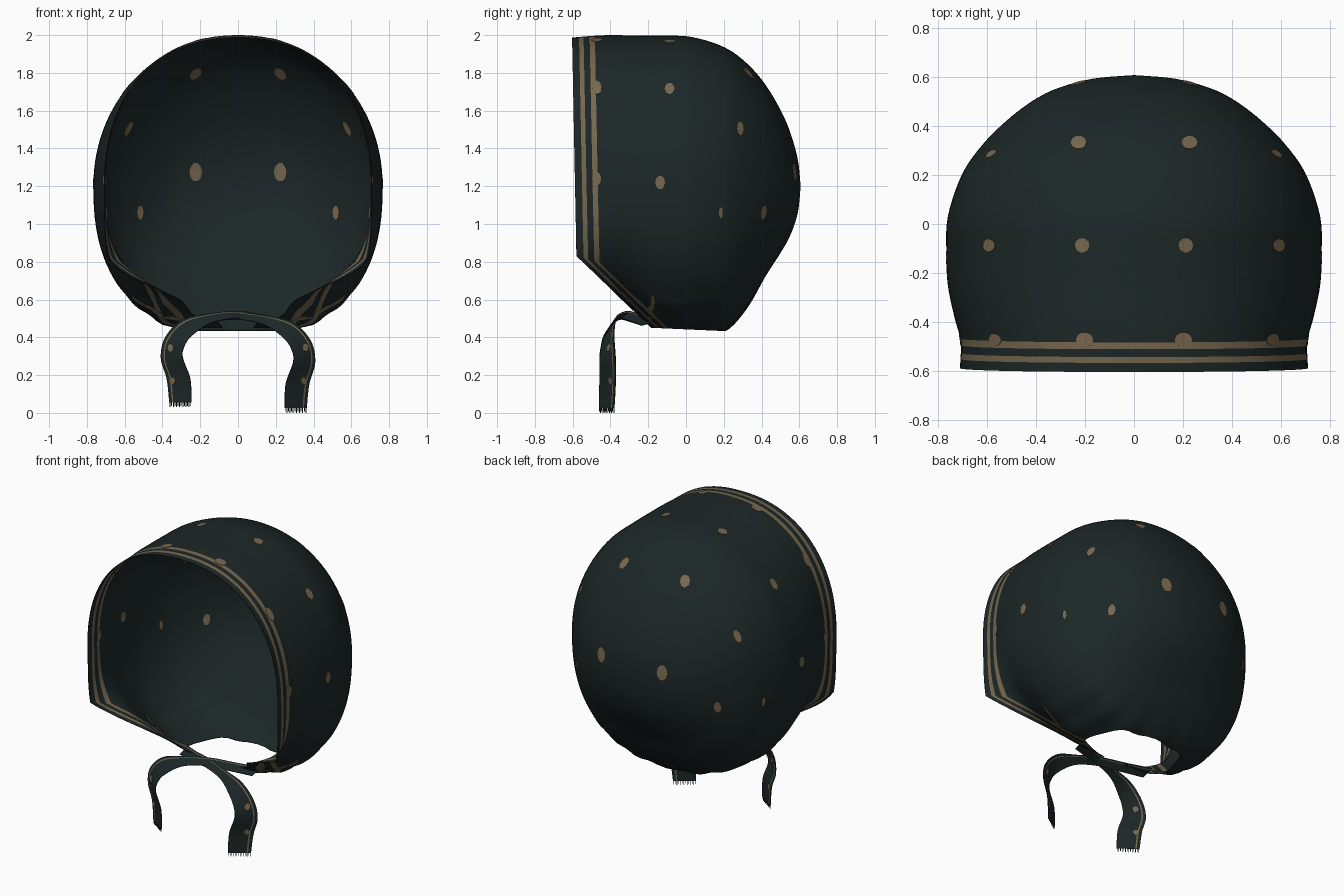
import bpy, bmesh, math
from mathutils import Vector
from mathutils.bvhtree import BVHTree

if "Cube" in bpy.data.objects:
    bpy.data.objects.remove(bpy.data.objects["Cube"], do_unlink=True)


def make_material(name, rgb):
    mat = bpy.data.materials.new(name)
    mat.use_nodes = True
    mat.diffuse_color = (*rgb, 1)
    bsdf = mat.node_tree.nodes["Principled BSDF"]
    bsdf.inputs["Base Color"].default_value = (*rgb, 1)
    bsdf.inputs["Roughness"].default_value = 0.9
    return mat


DARK = make_material("dark_teal_cloth", (0.0118, 0.0200, 0.0202))
TAN = make_material("tan_trim", (0.185, 0.138, 0.078))


def finish(bm, name, thickness=0.0):
    """Turn a bmesh into a named, softly shaded cloth object."""
    mesh = bpy.data.meshes.new(name)
    bm.to_mesh(mesh)
    bm.free()
    mesh.materials.append(DARK)
    mesh.materials.append(TAN)
    obj = bpy.data.objects.new(name, mesh)
    bpy.context.collection.objects.link(obj)
    bpy.ops.object.select_all(action="DESELECT")
    obj.select_set(True)
    bpy.context.view_layer.objects.active = obj
    if thickness:
        mod = obj.modifiers.new("cloth", "SOLIDIFY")
        mod.thickness = thickness
        mod.offset = 0
        bpy.ops.object.modifier_apply(modifier=mod.name)
    bpy.ops.object.shade_smooth_by_angle(angle=math.radians(50))
    return obj


def spline(points, steps):
    """Catmull-Rom samples through rows of numbers."""
    pts = [Vector(p) for p in points]
    out = []
    for i in range(len(pts) - 1):
        p0, p1, p2 = pts[max(i - 1, 0)], pts[i], pts[i + 1]
        p3 = pts[min(i + 2, len(pts) - 1)]
        for k in range(steps):
            t = k / steps
            out.append(0.5 * (2 * p1 + (p2 - p0) * t + (2 * p0 - 5 * p1 + 4 * p2 - p3) * t * t
                              + (3 * p1 - p0 - 3 * p2 + p3) * t ** 3))
    return out + [pts[-1]]


# Hood profile from front to back: y, half width, top, bottom, upper and lower squareness
MID = 1.2
PROFILE = [(-0.68, 0.71, 1.975, 0.54, 2.25, 5), (-0.60, 0.708, 1.985, 0.54, 2.25, 4.5),
           (-0.48, 0.705, 1.995, 0.545, 2.22, 2.8), (-0.38, 0.73, 1.998, 0.58, 2.15, 2.4),
           (-0.25, 0.757, 1.995, 0.502, 2.08, 2.4), (-0.12, 0.763, 1.995, 0.41, 2.05, 2.4),
           (0.03, 0.757, 1.988, 0.405, 2.05, 2.4), (0.20, 0.70, 1.935, 0.435, 2.05, 2.4),
           (0.32, 0.618, 1.85, 0.555, 2.05, 2.4), (0.42, 0.518, 1.735, 0.725, 2.05, 2.4),
           (0.50, 0.413, 1.60, 0.85, 2.05, 2.3), (0.55, 0.315, 1.485, 0.94, 2.05, 2.1),
           (0.59, 0.17, 1.34, 1.06, 2.05, 2.05), (0.605, 0, MID, MID, 2.05, 2.05)]
SEGS = 120


def hood_point(row, k):
    y, width, top, bottom, square_up, square_down = row
    a = 2 * math.pi * k / SEGS
    s, c = math.sin(a), math.cos(a)
    power = 2 / (square_up if c > 0 else square_down)
    x = width * math.copysign(abs(s) ** power, s)
    h = (top - MID) if c > 0 else (MID - bottom)
    z = MID + h * math.copysign(abs(c) ** power, c)
    # Gathers toward the neck
    fold = 1 + 0.008 * min(max((0.72 - z) / 0.25, 0), 1) * math.cos(26 * a)
    return Vector((x * fold, y, MID + (z - MID) * fold))


bm = bmesh.new()
rings = [[bm.verts.new(hood_point(r, k)) for k in range(SEGS)] for r in spline(PROFILE, 5)]
for ra, rb in zip(rings, rings[1:]):
    for k in range(SEGS):
        n = (k + 1) % SEGS
        bm.faces.new((ra[k], ra[n], rb[n], rb[k]))
bmesh.ops.remove_doubles(bm, verts=bm.verts, dist=0.0002)
bm.normal_update()
crown = max(bm.faces, key=lambda f: f.calc_center_median().z)
if crown.normal.z < 0:
    bmesh.ops.reverse_faces(bm, faces=bm.faces[:])

# Face opening and slanted cheek edge (point, inward normal, trim squeeze), then the neck opening
CORNER = Vector((0, -0.58, 0.83))
FRONT_EDGES = ((CORNER, Vector((0, 1, 0.02)).normalized(), 1),
               (CORNER, Vector((0, 0.69, 0.724)).normalized(), 2))
NECK = (Vector((0, 0.2, 0.435)), Vector((0, 0.045, 1)).normalized())


def cut(co, no, clear):
    geom = bm.verts[:] + bm.edges[:] + bm.faces[:]
    bmesh.ops.bisect_plane(bm, geom=geom, dist=0.0001, plane_co=co, plane_no=no, clear_inner=clear)


for co, no, squeeze in FRONT_EDGES:
    cut(co, no, True)
cut(*NECK, True)

# Two trim stripes along the front edge, drawn together on the gathered cheeks
STRIPES = ((0.037, 0.061), (0.093, 0.121))
for co, no, squeeze in FRONT_EDGES:
    for d in STRIPES[0] + STRIPES[1]:
        cut(co + no * d / squeeze, no, False)
for f in bm.faces:
    c = f.calc_center_median()
    d = min((c - co).dot(no) * squeeze for co, no, squeeze in FRONT_EDGES)
    f.material_index = int(any(lo < d < hi for lo, hi in STRIPES))
bm.normal_update()
hood_tree = BVHTree.FromBMesh(bm)
finish(bm, "hood", 0.004)


# Ribbon ties: centre x, y, z and half-width vector x, y, z
TIE = [(0.27, -0.19, 0.475, 0, 0.045, 0.012), (0.15, -0.26, 0.50, 0, 0.033, 0.015),
       (0.0, -0.325, 0.52, 0, 0.025, 0.018), (-0.15, -0.37, 0.50, -0.005, 0.02, 0.025),
       (-0.27, -0.405, 0.45, -0.025, 0.03, 0.042), (-0.335, -0.415, 0.375, -0.05, 0.035, 0.025),
       (-0.35, -0.415, 0.29, -0.058, 0.042, 0), (-0.315, -0.415, 0.18, -0.062, 0.042, 0),
       (-0.305, -0.42, 0.055, -0.058, 0.04, 0)]
COLUMNS = (-1, -0.3, 0.4, 0.62, 0.74, 1)


def make_tie(name, side, drop):
    tie = bmesh.new()
    rows = spline(TIE, 6)
    grid = []
    for i, r in enumerate(rows):
        mid = Vector((side * r[0], r[1], r[2] - drop * i / (len(rows) - 1)))
        wide = Vector((side * r[3], r[4], r[5]))
        grid.append([tie.verts.new(mid + wide * c) for c in COLUMNS])
    for ra, rb in zip(grid, grid[1:]):
        for k in range(len(COLUMNS) - 1):
            f = tie.faces.new((ra[k], ra[k + 1], rb[k + 1], rb[k]))
            f.material_index = int(k == 3)
    # Frayed threads at the end
    for k in range(14):
        a = mid + wide * (-0.97 + 0.145 * k)
        b = a + wide * 0.05
        tip = Vector((0, 0, -0.018 - 0.007 * (k % 2)))
        tie.faces.new([tie.verts.new(p) for p in (a, b, b + tip, a + tip)])
    tie.normal_update()
    tree = BVHTree.FromBMesh(tie)
    finish(tie, name, 0.004)
    return tree


tie_trees = {1: make_tie("right_tie", 1, 0.0), -1: make_tie("left_tie", -1, 0.03)}

# Dots: viewing axis, two coordinates, two radii
DOTS = [("top", 0.225, 0.33, 0.032, 0.027), ("top", 0.21, -0.087, 0.03, 0.03),
        ("top", 0.2, -0.472, 0.036, 0.03),
        ("side", -0.472, 1.72, 0.025, 0.036), ("side", -0.472, 1.24, 0.025, 0.036),
        ("side", -0.087, 1.715, 0.026, 0.03), ("side", -0.137, 1.22, 0.026, 0.036),
        ("side", 0.285, 1.505, 0.017, 0.036), ("side", 0.182, 1.06, 0.011, 0.03),
        ("side", -0.186, 0.53, 0.013, 0.045), ("side", -0.174, 0.585, 0.011, 0.04),
        ("back", 0.225, 1.275, 0.034, 0.05), ("back", 0.52, 1.06, 0.017, 0.038),
        ("tie", -0.355, 0.345, 0.015, 0.02), ("tie", -0.345, 0.17, 0.015, 0.018)]


def project(axis, side, a, b):
    """Drop a point onto the cloth along the given axis."""
    start, way = {"top": ((side * a, b, 3), (0, 0, -1)),
                  "side": ((side * 3, a, b), (-side, 0, 0)),
                  "back": ((side * a, 3, b), (0, -1, 0)),
                  "tie": ((side * a, -3, b), (0, 1, 0))}[axis]
    tree = tie_trees[side] if axis == "tie" else hood_tree
    hit, normal, _, _ = tree.ray_cast(Vector(start), Vector(way))
    return hit, normal


SIDES = 10
dots = bmesh.new()
for axis, a, b, ra, rb in DOTS:
    for side in (1, -1):
        ring = [project(axis, side, a, b)]
        for k in range(SIDES):
            t = 2 * math.pi * k / SIDES
            ring.append(project(axis, side, a + ra * math.cos(t), b + rb * math.sin(t)))
        ring = [h for h in ring if h[0] is not None]
        if len(ring) < 5:
            continue
        top = [dots.verts.new(p + n * 0.0042) for p, n in ring]
        low = [dots.verts.new(p - n * 0.0042) for p, n in ring]
        count = len(ring) - 1
        for k in range(1, count + 1):
            n = k % count + 1
            dots.faces.new((top[0], top[k], top[n]))
            dots.faces.new((low[0], low[n], low[k]))
            dots.faces.new((top[k], low[k], low[n], top[n]))
for f in dots.faces:
    f.material_index = 1
bmesh.ops.recalc_face_normals(dots, faces=dots.faces[:])
finish(dots, "dot_pattern")
